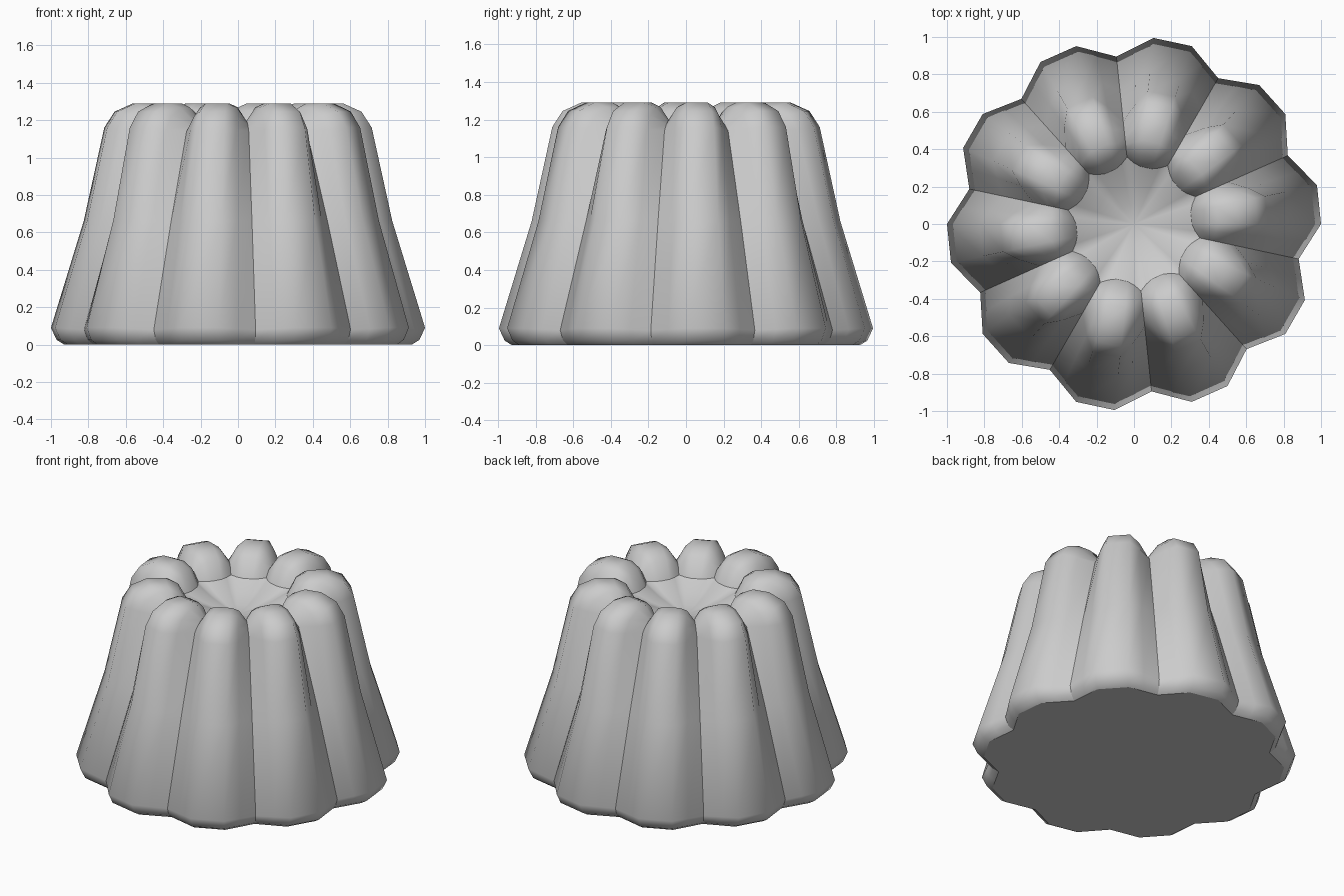
import bpy, bmesh
from math import radians
from mathutils import Vector, Matrix

if "Cube" in bpy.data.objects:
    bpy.data.objects.remove(bpy.data.objects["Cube"])

LOBES = 10
STEP = radians(360 / LOBES)

# Each row: lobe radius, lobe height, valley radius, valley height, bulge (outward, up)
ROWS = [
    (0.93, 0.00, 0.845, 0.00, 0.0, 0.0),
    (0.97, 0.025, 0.88, 0.025, 0.0, 0.0),
    (1.00, 0.09, 0.90, 0.08, 0.0, 0.0),
    (0.825, 0.66, 0.715, 0.66, 0.005, 0.0),
    (0.715, 1.16, 0.55, 1.14, 0.015, 0.0),
    (0.66, 1.245, 0.51, 1.17, 0.01, 0.015),
    (0.56, 1.29, 0.47, 1.19, 0.0, 0.025),
    (0.45, 1.29, 0.43, 1.195, 0.0, 0.025),
    (0.37, 1.25, 0.39, 1.18, 0.0, 0.02),
    (0.31, 1.14, 0.36, 1.14, -0.005, 0.0),
]
# Shallow dish in the middle of the top
ROWS += [(0.21, 1.09, 0.23, 1.09, 0.0, 0.0), (0.10, 1.055, 0.11, 1.055, 0.0, 0.0)]
RIM = 9


def polar(r, deg, z):
    return Matrix.Rotation(radians(deg), 3, 'Z') @ Vector((r, 0, z))


def lobe_points(row):
    """Five points across one lobe, starting at its valley."""
    lr, lz, vr, vz, out, up = row
    pts = [polar(vr, -18, vz), None, polar(lr, -6, lz), polar(lr, 6, lz), None]
    for i, (a, b) in ((1, (pts[0], pts[2])), (4, (pts[3], polar(vr, 18, vz)))):
        m = (a + b) / 2
        flat = Vector((m.x, m.y, 0))
        pts[i] = m + flat.normalized() * out + Vector((0, 0, up))
    return pts


bm = bmesh.new()
rings = []
for row in ROWS:
    ring = []
    for k in range(LOBES):
        turn = Matrix.Rotation(k * STEP + radians(6), 3, 'Z')
        ring += [bm.verts.new(turn @ p) for p in lobe_points(row)]
    rings.append(ring)

# Fluted wall, domed lobes and dish
n = len(rings[0])
for a, b in zip(rings, rings[1:]):
    for i in range(n):
        j = (i + 1) % n
        bm.faces.new((a[i], a[j], b[j], b[i]))
centre = bm.verts.new((0, 0, 1.04))
for i in range(n):
    bm.faces.new((rings[-1][i], rings[-1][(i + 1) % n], centre))
# Flat base
bm.faces.new(rings[0][::-1])

for f in bm.faces:
    f.smooth = True

# Sharp creases: valleys, dish rim and base outline
for level in range(RIM):
    for i in range(0, n, 5):
        bm.edges.get((rings[level][i], rings[level + 1][i])).smooth = False
for level in (0, RIM):
    for i in range(n):
        bm.edges.get((rings[level][i], rings[level][(i + 1) % n])).smooth = False

mesh = bpy.data.meshes.new("fluted_cake")
bm.to_mesh(mesh)
bm.free()
cake = bpy.data.objects.new("fluted_cake", mesh)
bpy.context.collection.objects.link(cake)
